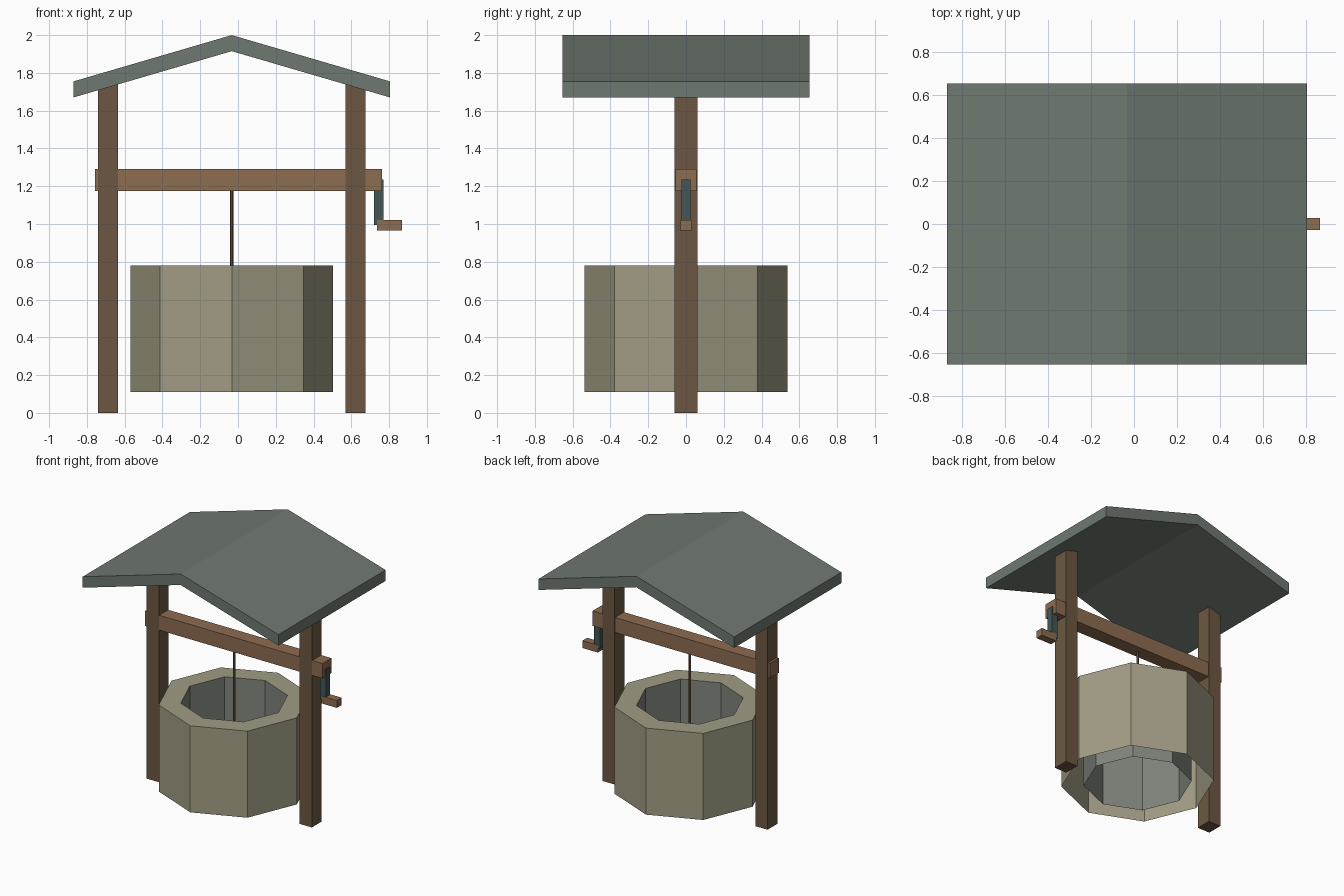
import bpy, bmesh
from math import cos, sin, pi

if "Cube" in bpy.data.objects:
    bpy.data.objects.remove(bpy.data.objects["Cube"])

CX = -0.033  # symmetry plane of the well, the crank sits to its right


def material(name, rgb):
    m = bpy.data.materials.new(name)
    m.diffuse_color = (*[(c / 255) ** 2.2 for c in rgb], 1)
    m.use_nodes = True
    m.node_tree.nodes["Principled BSDF"].inputs["Base Color"].default_value = m.diffuse_color
    return m


STONE = material("stone", (160, 155, 132))
LINING = material("lining_stone", (128, 132, 124))
POST = material("dark_wood", (108, 88, 68))
WOOD = material("wood", (140, 108, 82))
ROOF = material("roof_slate", (110, 120, 112))
IRON = material("iron", (68, 88, 86))


def finish(name, bm, mat):
    bmesh.ops.recalc_face_normals(bm, faces=bm.faces)
    me = bpy.data.meshes.new(name)
    bm.to_mesh(me)
    bm.free()
    me.materials.append(mat)
    ob = bpy.data.objects.new(name, me)
    bpy.context.collection.objects.link(ob)
    return ob


def box(name, x, y, z, mat):
    bm = bmesh.new()
    bmesh.ops.create_cube(bm, size=1)
    for v in bm.verts:
        v.co = [(lo + hi) / 2 + c * (hi - lo) for c, (lo, hi) in zip(v.co, (x, y, z))]
    return finish(name, bm, mat)


def ring(bm, r, z, n=8):
    return [bm.verts.new((CX + r * cos(2 * pi * i / n), r * sin(2 * pi * i / n), z))
            for i in range(n)]


# Well wall: octagonal outer wall, flat rim and inner lining, open underneath
bm = bmesh.new()
loops = [ring(bm, r, z) for r, z in ((0.537, 0.11), (0.537, 0.78), (0.38, 0.78), (0.38, 0.11))]
for k, (a, b) in enumerate(zip(loops, loops[1:])):
    for i in range(8):
        j = (i + 1) % 8
        bm.faces.new((a[i], a[j], b[j], b[i])).material_index = int(k == 2)
wall = finish("well_wall", bm, STONE)
wall.data.materials.append(LINING)

# Posts
for side, s in (("left", -1), ("right", 1)):
    c = CX + s * 0.655
    box(side + "_post", (c - 0.052, c + 0.052), (-0.06, 0.06), (0, 1.755), POST)

# Cross beam, crank arm and handle
box("cross_beam", (-0.757, 0.762), (-0.055, 0.055), (1.175, 1.29), WOOD)
box("crank_arm", (0.72, 0.771), (-0.025, 0.025), (0.995, 1.235), IRON)
box("crank_handle", (0.735, 0.867), (-0.029, 0.029), (0.965, 1.022), WOOD)

# Rope hanging into the well
bm = bmesh.new()
low, high = ring(bm, 0.01, 0.45, 6), ring(bm, 0.01, 1.2, 6)
for i in range(6):
    j = (i + 1) % 6
    bm.faces.new((low[i], low[j], high[j], high[i]))
bm.faces.new(low)
bm.faces.new(high)
finish("rope", bm, POST)

# Gable roof: chevron profile extruded along y
bm = bmesh.new()
w = 0.838
profile = [(-w, 1.67), (0, 1.915), (w, 1.67), (w, 1.755), (0, 2.0), (-w, 1.755)]
front = bm.faces.new([bm.verts.new((CX + x, -0.655, z)) for x, z in profile])
ext = bmesh.ops.extrude_face_region(bm, geom=[front], use_keep_orig=True)["geom"]
bmesh.ops.translate(bm, vec=(0, 1.31, 0), verts=[g for g in ext if isinstance(g, bmesh.types.BMVert)])
finish("roof", bm, ROOF)
